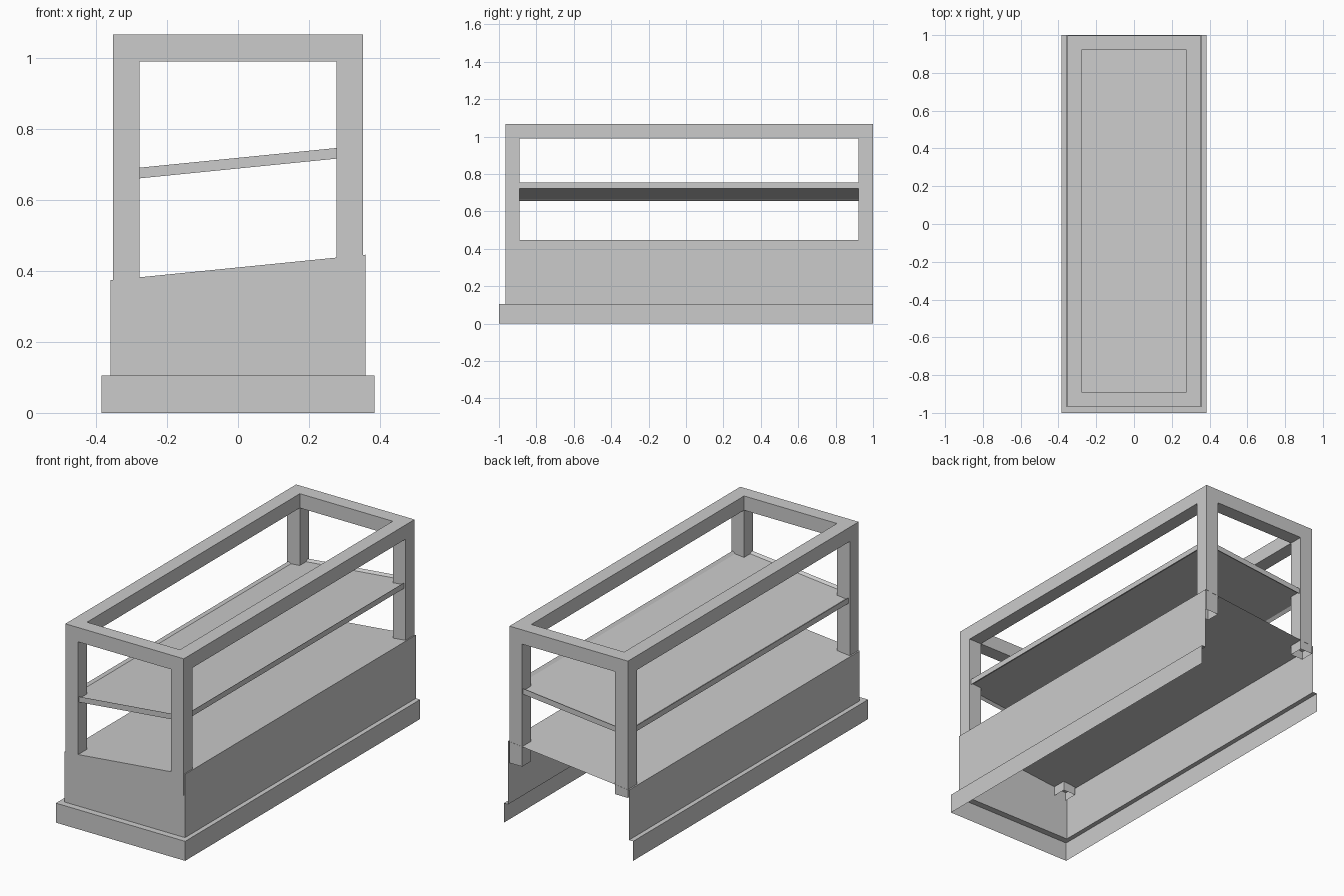
import bpy
from itertools import product

if "Cube" in bpy.data.objects:
    bpy.data.objects.remove(bpy.data.objects["Cube"])

SLOPE = 0.1  # display surfaces rise towards +x


def make(name, verts, faces):
    mesh = bpy.data.meshes.new(name)
    mesh.from_pydata(verts, [], faces)
    mesh.update()
    obj = bpy.data.objects.new(name, mesh)
    bpy.context.collection.objects.link(obj)
    return obj


# Base: plinth, ledge and cabinet walls as one shell, open at back and bottom
def u_loop(half, front, z, slope=0.0):
    return [(x, y, z + slope * x) for x, y in
            ((-half, 1), (-half, front), (half, front), (half, 1))]


verts = (u_loop(0.385, -1, 0) + u_loop(0.385, -1, 0.105)
         + u_loop(0.36, -0.965, 0.105) + u_loop(0.36, -0.965, 0.41, SLOPE))
faces = [(4 * r + i, 4 * r + i + 1, 4 * r + i + 5, 4 * r + i + 4)
         for r in range(3) for i in range(3)]
faces.append((12, 13, 14, 15))
make("base_cabinet", verts, faces)

# Frame: four posts (open below) carrying a rectangular top ring, from grid cells
xs = (-0.353, -0.277, 0.277, 0.353)
ys = (-0.966, -0.89, 0.922, 0.999)
zs = (0.33, 0.99, 1.067)
cells = {(i, j, k) for i, j, k in product(range(3), range(3), range(2))
         if (k == 1 and (i, j) != (1, 1)) or (i != 1 and j != 1)}
verts, faces = [], []
for cell in cells:
    for axis, side in product(range(3), (0, 1)):
        near = list(cell)
        near[axis] += 2 * side - 1
        if tuple(near) in cells or near[2] < 0:
            continue
        corners = [(0, 0), (1, 0), (1, 1), (0, 1)]
        if not side:
            corners.reverse()
        start = len(verts)
        for a, b in corners:
            idx = list(cell)
            idx[axis] += side
            idx[(axis + 1) % 3] += a
            idx[(axis + 2) % 3] += b
            verts.append((xs[idx[0]], ys[idx[1]], zs[idx[2]]))
        faces.append(tuple(range(start, start + 4)))
make("display_frame", verts, faces)


# Shelf: tilted tray, thinner in the middle with a raised rim above and below
def ring(inset, dz):
    x, y0, y1 = 0.345 - inset, -0.957 + inset, 0.99 - inset
    return [(px, py, 0.704 + SLOPE * px + dz) for px, py in
            ((-x, y0), (x, y0), (x, y1), (-x, y1))]


verts = ring(0.015, -0.004) + ring(0, -0.015) + ring(0, 0.015) + ring(0.015, 0.004)
faces = [(4 * r + i, 4 * r + (i + 1) % 4, 4 * r + 4 + (i + 1) % 4, 4 * r + 4 + i)
         for r in range(3) for i in range(4)]
faces += [(3, 2, 1, 0), (12, 13, 14, 15)]
make("sloped_shelf", verts, faces)
